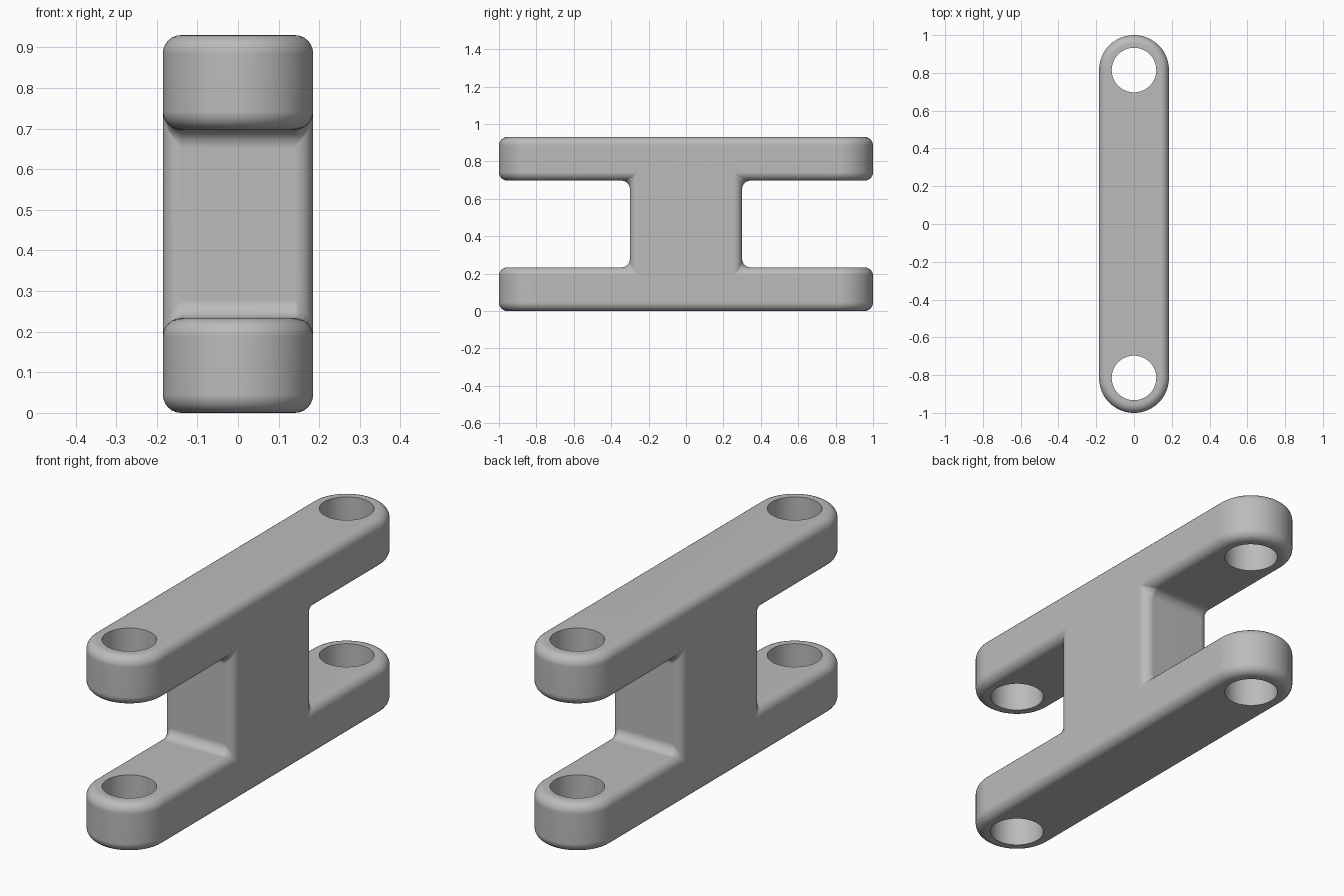
import bpy, bmesh, math
from mathutils import Matrix

if "Cube" in bpy.data.objects:
    bpy.data.objects.remove(bpy.data.objects["Cube"], do_unlink=True)

HALF_W, HEIGHT = 0.185, 0.93      # rounded bar
ARM, WEB = 0.233, 0.30            # arm thickness, half length of the web
PIN_Y, PIN_R = 0.815, 0.118       # pin holes
FILLET, STEPS = 0.045, 40

grey = bpy.data.materials.new("light grey metal")
grey.use_nodes = True
grey.diffuse_color = (0.5, 0.5, 0.5, 1)
grey.node_tree.nodes["Principled BSDF"].inputs["Base Color"].default_value = (0.5, 0.5, 0.5, 1)


def add_object(name, bm):
    bmesh.ops.recalc_face_normals(bm, faces=bm.faces)
    mesh = bpy.data.meshes.new(name)
    bm.to_mesh(mesh)
    bm.free()
    mesh.materials.append(grey)
    obj = bpy.data.objects.new(name, mesh)
    bpy.context.collection.objects.link(obj)
    return obj


def cut(target, cutter):
    mod = target.modifiers.new("cut", "BOOLEAN")
    mod.operation, mod.solver, mod.object = "DIFFERENCE", "EXACT", cutter
    cutter.hide_render = True
    return cutter


# Bar with two round ends, extruded upwards
bm = bmesh.new()
ring = []
for end, start in ((1, 0), (-1, math.pi)):
    for i in range(STEPS + 1):
        a = start + math.pi * i / STEPS
        ring.append(bm.verts.new((HALF_W * math.cos(a), end * PIN_Y + HALF_W * math.sin(a), 0)))
base = bm.faces.new(ring)
top = bmesh.ops.extrude_face_region(bm, geom=[base])["geom"]
bmesh.ops.translate(bm, verts=[v for v in top if isinstance(v, bmesh.types.BMVert)], vec=(0, 0, HEIGHT))
link = add_object("twin_arm_link", bm)

# Gaps between the arms on both sides of the web
cutters = []
for side in (-1, 1):
    bm = bmesh.new()
    size = Matrix.Diagonal((1, 1, HEIGHT - 2 * ARM, 1))
    place = Matrix.Translation((0, side * (WEB + 0.5), HEIGHT / 2))
    bmesh.ops.create_cube(bm, size=1, matrix=place @ size)
    cutters.append(cut(link, add_object("arm_gap_cutter", bm)))

# Rounded edges
bevel = link.modifiers.new("fillet", "BEVEL")
bevel.width, bevel.segments = FILLET, 6
bevel.limit_method, bevel.angle_limit = "ANGLE", math.radians(40)
bevel.use_clamp_overlap = False

# Sharp pin holes through both arms
for side in (-1, 1):
    bm = bmesh.new()
    bmesh.ops.create_cone(bm, cap_ends=True, segments=64, radius1=PIN_R, radius2=PIN_R, depth=2,
                          matrix=Matrix.Translation((0, side * PIN_Y, HEIGHT / 2)))
    cutters.append(cut(link, add_object("pin_hole_cutter", bm)))

# Apply the modifiers and remove the cutters
graph = bpy.context.evaluated_depsgraph_get()
solid = bpy.data.meshes.new_from_object(link.evaluated_get(graph))
link.modifiers.clear()
link.data = solid
for cutter in cutters:
    bpy.data.objects.remove(cutter, do_unlink=True)

# Smooth shading with sharp hole rims and flat large faces
bpy.ops.object.select_all(action="DESELECT")
link.select_set(True)
bpy.context.view_layer.objects.active = link
bpy.ops.object.shade_smooth_by_angle(angle=math.radians(40))
weighted = link.modifiers.new("weighted normals", "WEIGHTED_NORMAL")
weighted.keep_sharp = True
